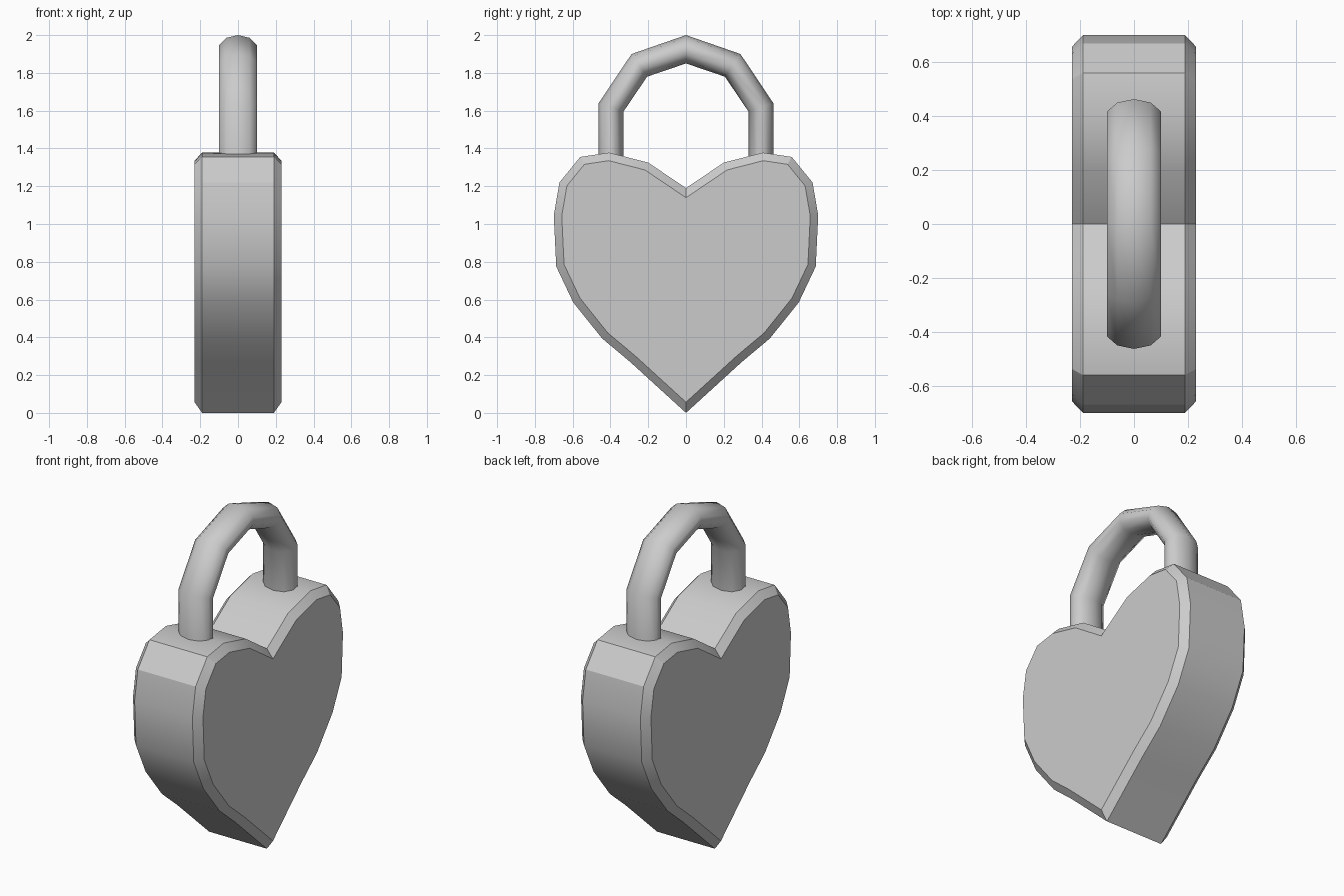
import bpy, bmesh, math

if "Cube" in bpy.data.objects:
    bpy.data.objects.remove(bpy.data.objects["Cube"])


def finish(bm, name, sharp_deg):
    bmesh.ops.recalc_face_normals(bm, faces=bm.faces[:])
    mesh = bpy.data.meshes.new(name)
    bm.to_mesh(mesh)
    bm.free()
    mesh.shade_smooth()
    mesh.set_sharp_from_angle(angle=math.radians(sharp_deg))
    obj = bpy.data.objects.new(name, mesh)
    bpy.context.collection.objects.link(obj)
    return obj


def mirrored(half):
    # half starts and ends on the centre line y = 0
    return half + [(-y, z) for y, z in reversed(half[1:-1])]


# Heart body: extruded outline with chamfered rims
half_heart = [(0, 0), (0.296, 0.27), (0.444, 0.394), (0.597, 0.585),
              (0.687, 0.775), (0.70, 1.045), (0.67, 1.22), (0.56, 1.355),
              (0.407, 1.378), (0.20, 1.325), (0, 1.19)]
outline = mirrored(half_heart)
rim_x, face_x = 0.19, 0.23
bm = bmesh.new()
back, front = [[bm.verts.new((x, y, z)) for y, z in outline] for x in (-rim_x, rim_x)]
n = len(outline)
for i in range(n):
    j = (i + 1) % n
    bm.faces.new((back[i], back[j], front[j], front[i]))
caps = [bm.faces.new(back[::-1]), bm.faces.new(front)]
bmesh.ops.recalc_face_normals(bm, faces=bm.faces[:])
bmesh.ops.inset_individual(bm, faces=caps, thickness=0.042,
                           depth=face_x - rim_x, use_even_offset=True)
finish(bm, "heart_body", 28)

# Shackle: ten-sided oval section swept along an arch
# each station: centre (y, z) and half-thickness vector (y, z)
right = [((0.397, 1.25), (0.066, 0)),
         ((0.397, 1.617), (0.066, 0.022)),
         ((0.247, 1.84), (0.041, 0.06))]
left = [((-c[0], c[1]), (-h[0], h[1])) for c, h in reversed(right)]
stations = right + [((0, 1.925), (0, 0.075))] + left
sides, half_width = 10, 0.105
bm = bmesh.new()
rings = []
for (cy, cz), (hy, hz) in stations:
    ring = []
    for k in range(sides):
        a = 2 * math.pi * k / sides
        ring.append(bm.verts.new((half_width * math.sin(a),
                                  cy + hy * math.cos(a), cz + hz * math.cos(a))))
    rings.append(ring)
for r0, r1 in zip(rings, rings[1:]):
    for k in range(sides):
        m = (k + 1) % sides
        bm.faces.new((r0[k], r0[m], r1[m], r1[k]))
bm.faces.new(rings[0])
bm.faces.new(rings[-1])
finish(bm, "shackle", 60)
